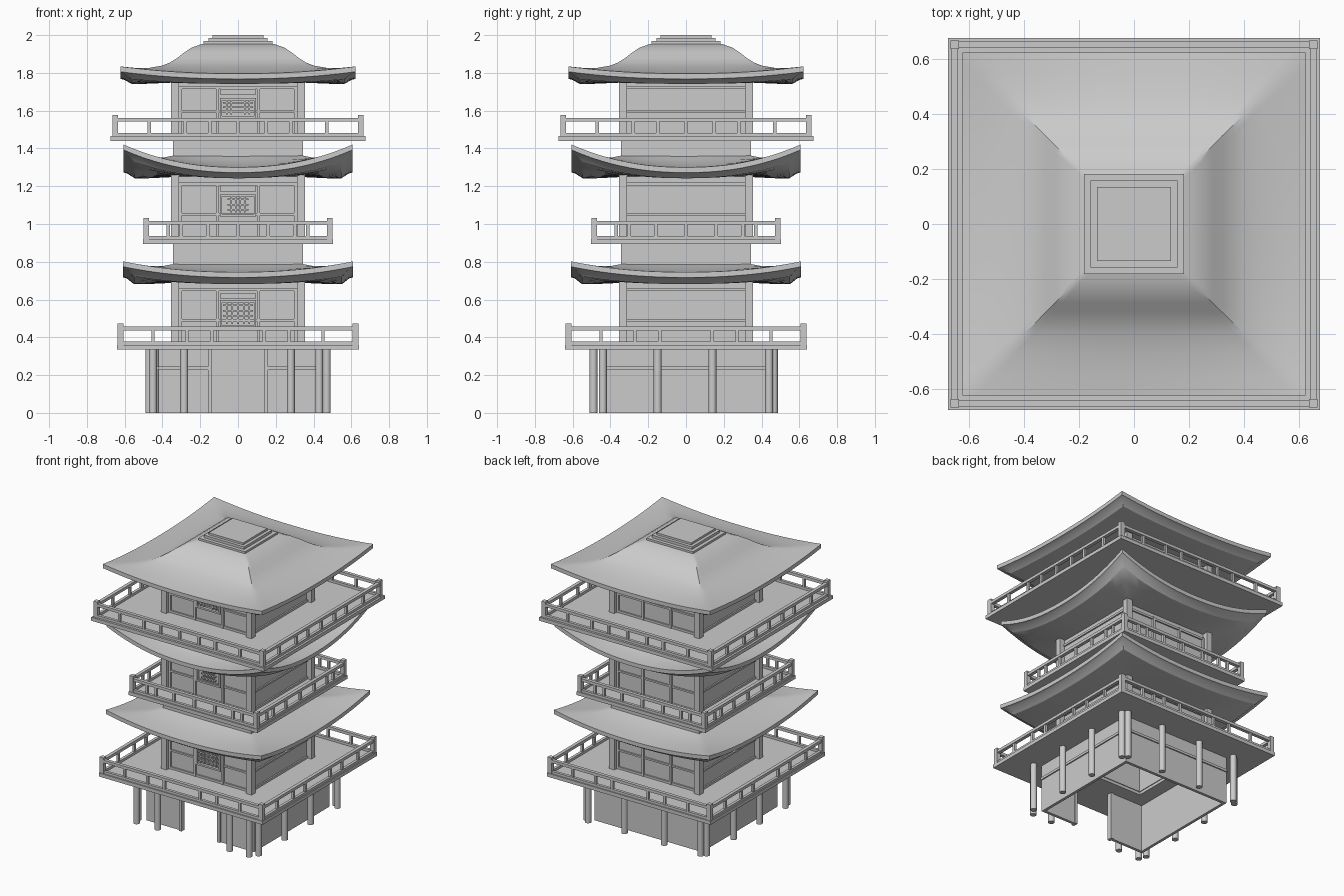
import bpy, bmesh, math
from mathutils import Matrix, Vector

if "Cube" in bpy.data.objects:
    bpy.data.objects.remove(bpy.data.objects["Cube"])


def finish(bm, name, smooth=None):
    bmesh.ops.recalc_face_normals(bm, faces=bm.faces)
    me = bpy.data.meshes.new(name)
    bm.to_mesh(me)
    bm.free()
    ob = bpy.data.objects.new(name, me)
    bpy.context.collection.objects.link(ob)
    if smooth:
        bpy.ops.object.select_all(action='DESELECT')
        ob.select_set(True)
        bpy.context.view_layer.objects.active = ob
        bpy.ops.object.shade_smooth_by_angle(angle=math.radians(smooth))
    return ob


def boxes(name, items):
    """items: (x0, x1, y0, y1, z0, z1, quarter_turns)"""
    bm = bmesh.new()
    for x0, x1, y0, y1, z0, z1, q in items:
        m = (Matrix.Rotation(q * math.pi / 2, 4, 'Z')
             @ Matrix.Translation(((x0 + x1) / 2, (y0 + y1) / 2, (z0 + z1) / 2))
             @ Matrix.Diagonal((x1 - x0, y1 - y0, z1 - z0, 1)))
        bmesh.ops.create_cube(bm, size=1, matrix=m)
    return finish(bm, name)


def square_sweep(name, profile, lift=lambda r: 0, n=1, smooth=None):
    """Sweep a closed (half width, z) profile round a square, raising corners."""
    bm = bmesh.new()
    rows = []
    for r, z in profile:
        row = []
        for q in range(4):
            rot = Matrix.Rotation(q * math.pi / 2, 3, 'Z')
            for i in range(n):
                u = -1 + 2 * i / n
                row.append(bm.verts.new(rot @ Vector((u * r, -r, z + lift(r) * abs(u) ** 2.2))))
        rows.append(row)
    for a, b in zip(rows, rows[1:] + rows[:1]):
        for i in range(4 * n):
            j = (i + 1) % (4 * n)
            bm.faces.new((a[i], a[j], b[j], b[i]))
    return finish(bm, name, smooth)


def ring(name, r0, r1, z0, z1):
    return square_sweep(name, [(r0, z0), (r1, z0), (r1, z1), (r0, z1)])


def posts(name, spots, radius, z0, z1):
    bm = bmesh.new()
    for x, y in spots:
        bmesh.ops.create_cone(bm, cap_ends=True, segments=16, radius1=radius, radius2=radius,
                              depth=z1 - z0, matrix=Matrix.Translation((x, y, (z0 + z1) / 2)))
    return finish(bm, name, 40)


# Base: thin walls with a front doorway, beams and round stilts
W = .42
base = [(-W, W, -W, -W + .02, 0, .34, q) for q in (1, 2, 3)]
beam = [(-W, W, -W - .008, -W, .228, .245, q) for q in (1, 2, 3)]
for s in (-1, 1):
    a, b = sorted((s * .15, s * W))
    base.append((a, b, -W, -W + .02, 0, .34, 0))
    beam.append((a, b, -W - .008, -W, .228, .245, 0))
    beam.append((s * .15 - .01, s * .15 + .01, -W - .012, -W + .025, 0, .34, 0))
boxes("base_walls", base)
boxes("base_beams", beam)
spots = [(x, -.49) for x in (-.45, -.285, .28, .43)]
spots += [(x, .465) for x in (-.44, -.155, .155, .44)]
spots += [(s * .47, y) for s in (-1, 1) for y in (-.44, -.15, .14, .44)]
posts("base_stilts", spots, .021, 0, .34)


# Balconies: slab, two rails, square corner posts and balusters
def balcony(tag, r, rail, z, balusters, hole=0):
    if hole:
        ring(f"{tag}_slab", hole, r, z, z + .025)
    else:
        boxes(f"{tag}_slab", [(-r, r, -r, r, z, z + .025, 0)])
    ring(f"{tag}_top_rail", rail - .012, rail + .012, z + .102, z + .122)
    ring(f"{tag}_low_rail", rail - .01, rail + .01, z + .025, z + .042)
    items = []
    for q in range(4):
        items.append((rail - .015, rail + .015, -rail - .015, -rail + .015, z + .02, z + .138, q))
        for x in balusters:
            items.append((x - .009, x + .009, -rail - .008, -rail + .008, z + .03, z + .11, q))
    boxes(f"{tag}_posts", items)


balcony("lower_balcony", .64, .622, .335, (-.45, -.27, -.14, .14, .27, .45), .3)
balcony("middle_balcony", .503, .485, .895, (-.37, -.3, -.16, 0, .16, .3, .37))
balcony("upper_balcony", .675, .65, 1.44, (-.47, -.28, -.15, 0, .15, .28, .47))


# Storeys: walls, corner posts, panel trims, lattice window on the front
def storey(tag, z0, z1, lintel, win, cols, rows):
    R = .318
    ring(f"{tag}_walls", .295, R, z0, z1)
    posts_, trim = [], []
    for q in range(4):
        posts_.append((.312, .355, -.355, -.312, z0, z1, q))
        for a, b in ((z0, z0 + .02), (z0 + .13, z0 + .142), (z1 - .055, z1 - .04)):
            trim.append((-R, R, -R - .01, -R, a, b, q))
        if q in (0, 2):
            for s in (-1, 1):
                for c in (.108, .305):
                    trim.append((s * c - .008, s * c + .008, -R - .014, -R, z0, z1 - .04, q))
    trim.append((-.092, .092, -R - .02, -R, lintel, lintel + .033, 0))
    boxes(f"{tag}_corner_posts", posts_)
    boxes(f"{tag}_trim", trim)
    # window frame and lattice bars
    a, b = win
    bars = []
    for s in (-1, 1):
        bars.append((s * .09 - .006, s * .09 + .006, -R - .02, -R, a - .02, b + .012, 0))
    for z in (a - .014, b + .006):
        bars.append((-.09, .09, -R - .02, -R, z - .006, z + .006, 0))
    half = max(abs(c) for c in cols) + .02
    for c in cols:
        bars.append((c - .004, c + .004, -R - .017, -R, a, b, 0))
    for k in range(rows):
        z = a + (k + .5) * (b - a) / rows
        bars.append((-half, half, -R - .015, -R, z - .004, z + .004, 0))
    boxes(f"{tag}_lattice", bars)


storey("lower_storey", .355, .70, .602, (.47, .585), (-.06, -.03, 0, .03, .06), 4)
storey("middle_storey", .915, 1.26, 1.17, (1.06, 1.145), (-.035, -.012, .012, .035), 3)
storey("upper_storey", 1.46, 1.77, 1.682, (1.58, 1.655), (-.06, -.035, .035, .06), 3)

# Solid necks between each roof and the balcony above
boxes("lower_neck", [(-.345, .345, -.345, .345, .70, .9, 0)])
boxes("middle_neck", [(-.345, .345, -.345, .345, 1.26, 1.445, 0)])


# Roofs: swept profile with a stepped lip and upturned corners
def roof(tag, top, R, bottom, rise, r0):
    edge = top[-1][1]
    under = [(R, edge - .028), (R - .018, edge - .032), (R - .05, bottom + .005),
             (R - .058, bottom), (R - .13, bottom), (.31, bottom + .008)]
    square_sweep(tag, top + under, lambda r: rise * max(0, (r - r0) / (R - r0)) ** 1.5,
                 n=24, smooth=28)


roof("lower_roof", [(.33, .79), (.40, .770), (.47, .757), (.54, .749), (.608, .745)],
     .608, .682, .057, .33)
roof("middle_roof", [(.33, 1.365), (.40, 1.335), (.47, 1.316), (.54, 1.305), (.605, 1.30)],
     .605, 1.242, .12, .33)
roof("upper_roof", [(.15, 1.96), (.20, 1.95), (.245, 1.934), (.285, 1.908), (.32, 1.88),
                    (.36, 1.855), (.40, 1.838), (.47, 1.818), (.55, 1.804), (.622, 1.796)],
     .622, 1.742, .038, .38)

# Stepped cap
for i, (r, z) in enumerate(((.182, 1.968), (.157, 1.986), (.135, 2.0))):
    boxes(f"roof_cap_step_{i + 1}", [(-r, r, -r, r, 1.94, z, 0)])
